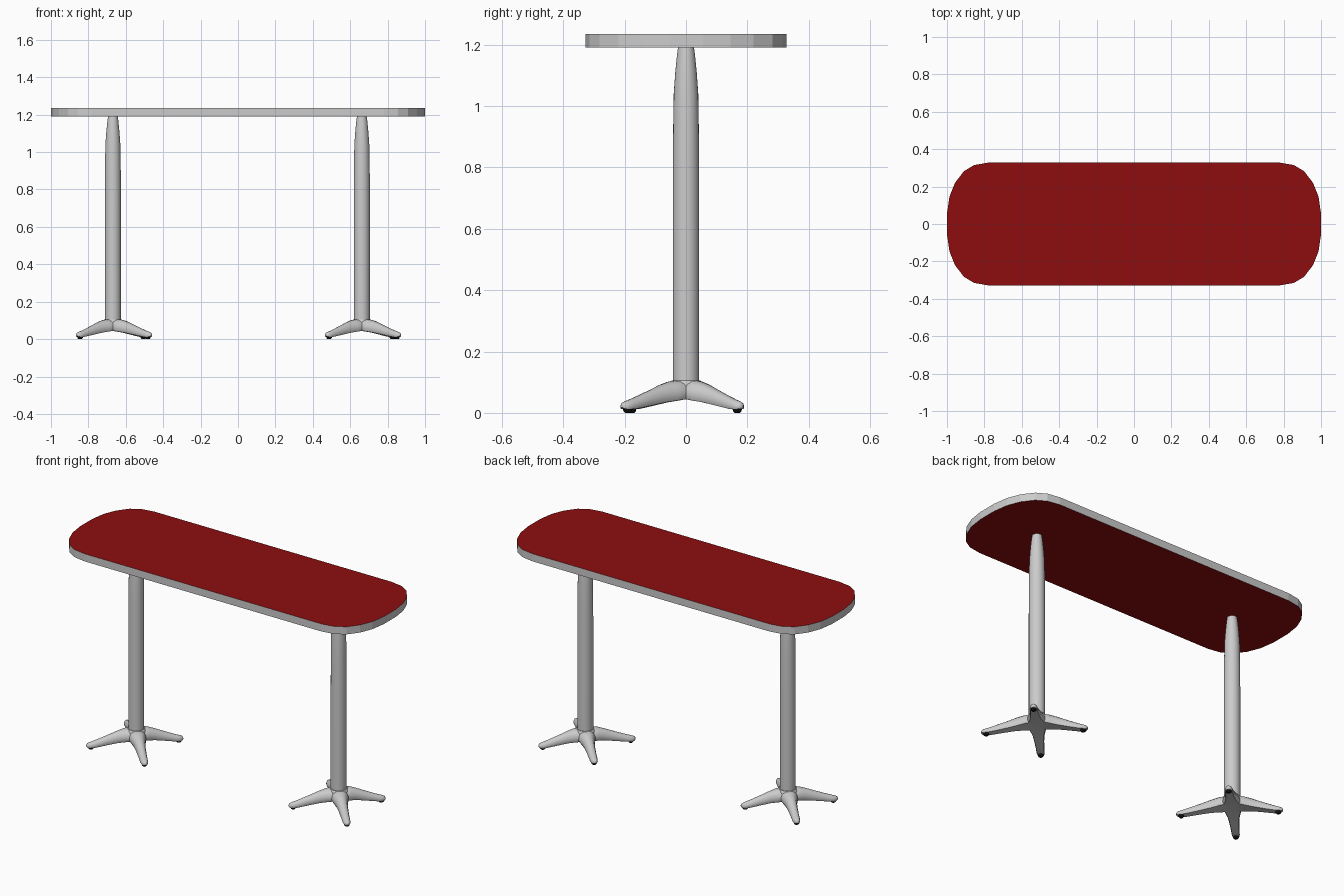
import bpy
import bmesh
from math import cos, sin, radians, hypot, atan2, pi

if "Cube" in bpy.data.objects:
    bpy.data.objects.remove(bpy.data.objects["Cube"])


def material(name, color):
    m = bpy.data.materials.new(name)
    m.diffuse_color = color
    m.use_nodes = True
    m.node_tree.nodes["Principled BSDF"].inputs["Base Color"].default_value = m.diffuse_color
    return m


RED = material("red_laminate", (0.27, 0.004, 0.005, 1))
BLACK = material("black_rubber", (0.005, 0.005, 0.005, 1))


def make(name, verts, faces, mat=None, smooth=None):
    me = bpy.data.meshes.new(name)
    me.from_pydata(verts, [], faces)
    bm = bmesh.new()
    bm.from_mesh(me)
    if smooth:
        bmesh.ops.recalc_face_normals(bm, faces=bm.faces)
    bm.to_mesh(me)
    bm.free()
    ob = bpy.data.objects.new(name, me)
    bpy.context.collection.objects.link(ob)
    if mat:
        me.materials.append(mat)
    if smooth:
        bpy.ops.object.select_all(action='DESELECT')
        ob.select_set(True)
        bpy.context.view_layer.objects.active = ob
        bpy.ops.object.shade_smooth_by_angle(angle=radians(smooth))
    return ob


def loft(name, rings, mat=None, smooth=40):
    """Skin closed rings of equal point count and cap both ends."""
    n = len(rings[0])
    verts = [p for r in rings for p in r]
    faces = [(k * n + i, k * n + (i + 1) % n, (k + 1) * n + (i + 1) % n, (k + 1) * n + i)
             for k in range(len(rings) - 1) for i in range(n)]
    faces += [tuple(reversed(range(n))), tuple(range(len(verts) - n, len(verts)))]
    return make(name, verts, faces, mat, smooth)


def turned(name, x, y, profile, n=24, mat=None, smooth=40):
    rings = [[(x + r * cos(2 * pi * i / n), y + r * sin(2 * pi * i / n), z)
              for i in range(n)] for r, z in profile]
    return loft(name, rings, mat, smooth)


# Table top: one corner outline, mirrored to four
Z0, Z1 = 1.19, 1.235
corner = [(1.0, 0.055), (0.987, 0.145), (0.957, 0.22), (0.91, 0.282), (0.855, 0.315), (0.78, 0.328)]
right = [(x, -y) for x, y in reversed(corner)] + corner
outline = right + [(-x, -y) for x, y in right]
n = len(outline)
tv = [(x, y, Z0) for x, y in outline] + [(x, y, Z1) for x, y in outline]
make("top_panel", tv, [tuple(reversed(range(n))), tuple(range(n, 2 * n))], RED)
make("edge_band", tv, [(i, (i + 1) % n, n + (i + 1) % n, n + i) for i in range(n)])

# Pad positions relative to the column, and arm stations:
# (fraction of pad distance, half width, bottom z, top z)
pads = [(0.163, 0.167), (-0.175, 0.167), (-0.175, -0.177), (0.187, -0.19)]
stations = [(0.0, 0.047, 0.045, 0.105), (0.2, 0.046, 0.043, 0.105), (0.28, 0.040, 0.040, 0.102),
            (0.42, 0.031, 0.035, 0.092), (0.6, 0.026, 0.027, 0.075), (0.8, 0.0225, 0.018, 0.057),
            (0.95, 0.021, 0.012, 0.044), (1.02, 0.019, 0.012, 0.039), (1.075, 0.013, 0.013, 0.034),
            (1.1, 0.005, 0.017, 0.027)]
section = [(-0.85, 0), (-1, 0.2), (-0.97, 0.5), (-0.75, 0.82), (-0.4, 0.97), (0, 1),
           (0.4, 0.97), (0.75, 0.82), (0.97, 0.5), (1, 0.2), (0.85, 0)]


def arm(name, cx, px, py):
    d, a = hypot(px, py), atan2(py, px)
    rings = [[(cx + f * d * cos(a) - u * w * sin(a), f * d * sin(a) + u * w * cos(a),
               zb + v * (zt - zb)) for u, v in section] for f, w, zb, zt in stations]
    loft(name, rings, smooth=50)


# Two identical pedestals
for side, cx in (("left", -0.669), ("right", 0.662)):
    turned(side + "_column", cx, 0, [(0.043, 0.09), (0.043, 0.7), (0.0425, 0.88), (0.040, 1.04),
                                     (0.035, 1.11), (0.029, 1.17), (0.026, Z0)])
    turned(side + "_hub", cx, 0, [(0.05, 0.044), (0.056, 0.07), (0.054, 0.096), (0.046, 0.106)])
    for i, (px, py) in enumerate(pads):
        arm(f"{side}_foot_arm_{i + 1}", cx, px, py)
        turned(f"{side}_foot_pad_{i + 1}", cx + px, py,
               [(0.009, 0.0), (0.014, 0.005), (0.015, 0.012), (0.013, 0.024)], 12, BLACK, 60)
